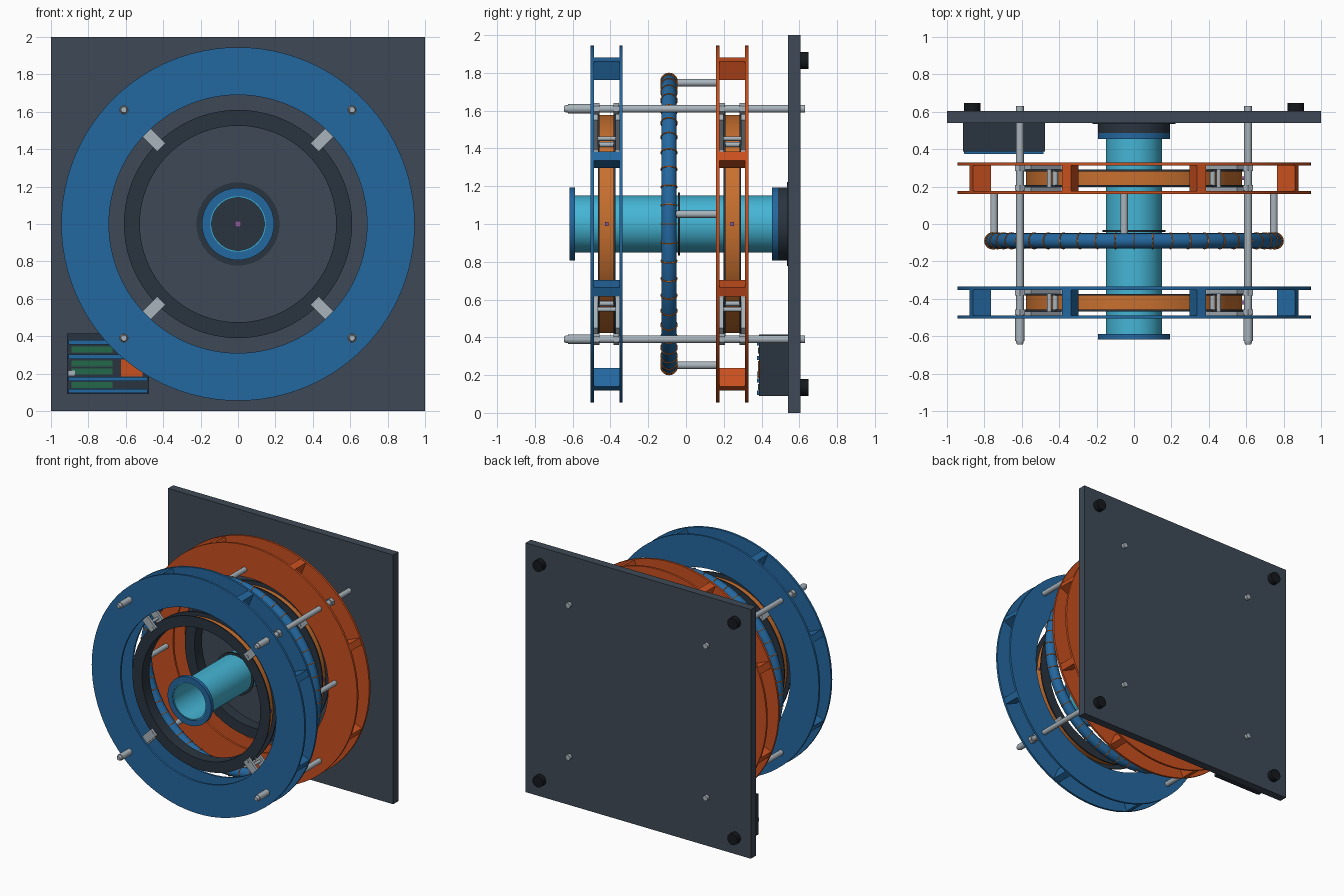
import bpy, bmesh
from math import sin, cos, pi, radians
from mathutils import Matrix, Vector

if "Cube" in bpy.data.objects:
    bpy.data.objects.remove(bpy.data.objects["Cube"])


def material(name, hexcode):
    m = bpy.data.materials.new(name)
    rgb = [int(hexcode[i:i + 2], 16) / 255 for i in (0, 2, 4)]
    m.diffuse_color = [c / 12.92 if c < 0.04 else ((c + 0.055) / 1.055) ** 2.4 for c in rgb] + [1]
    m.use_nodes = True
    m.node_tree.nodes["Principled BSDF"].inputs["Base Color"].default_value = m.diffuse_color
    return m


BLUE = material("blue", "2468A0")
ORANGE = material("orange", "C9501F")
COPPER = material("copper", "C8702F")
CYAN = material("cyan", "45B5D5")
DARK = material("dark", "2A343F")
SLATE = material("slate", "3E4956")
BLACK = material("black", "14181C")
STEEL = material("steel", "A9B4BC")
GREEN = material("green", "24694A")
PURPLE = material("purple", "8A5A9A")


def finish(bm, name, mat, smooth=False):
    bmesh.ops.recalc_face_normals(bm, faces=bm.faces)
    me = bpy.data.meshes.new(name)
    bm.to_mesh(me)
    bm.free()
    ob = bpy.data.objects.new(name, me)
    bpy.context.collection.objects.link(ob)
    me.materials.append(mat)
    if smooth:
        bpy.context.view_layer.objects.active = ob
        ob.select_set(True)
        bpy.ops.object.shade_smooth_by_angle(angle=radians(35))
        ob.select_set(False)
    return ob


def lathe(name, profile, mat, n=96, x=0, z=1, smooth=True):
    """Closed (radius, y) profile turned around an axis parallel to y."""
    bm = bmesh.new()
    rings = []
    for i in range(n):
        a = 2 * pi * i / n
        rings.append([bm.verts.new((x + r * cos(a), y, z + r * sin(a))) for r, y in profile])
    k = len(profile)
    for i in range(n):
        p, q = rings[i], rings[(i + 1) % n]
        for j in range(k):
            bm.faces.new((p[j], p[(j + 1) % k], q[(j + 1) % k], q[j]))
    return finish(bm, name, mat, smooth)


def ring(name, r0, r1, y0, y1, mat):
    return lathe(name, [(r0, y0), (r1, y0), (r1, y1), (r0, y1)], mat)


def rod(name, x, z, r, y0, y1, mat, n=24):
    bm = bmesh.new()
    rot = Matrix.Translation((x, (y0 + y1) / 2, z)) @ Matrix.Rotation(pi / 2, 4, 'X')
    bmesh.ops.create_cone(bm, cap_ends=True, segments=n, radius1=r, radius2=r,
                          depth=y1 - y0, matrix=rot)
    return finish(bm, name, mat, n > 8)


def box(name, lo, hi, mat):
    return polar_box(name, 0, lo[0], hi[0], hi[2] - lo[2], lo[1], hi[1], mat, (lo[2] + hi[2]) / 2)


def polar_box(name, a, r0, r1, w, y0, y1, mat, z=1):
    """Block lying along a radius at angle a in the front plane."""
    bm = bmesh.new()
    m = (Matrix.Translation((0, 0, z)) @ Matrix.Rotation(-a, 4, 'Y')
         @ Matrix.Translation(((r0 + r1) / 2, (y0 + y1) / 2, 0))
         @ Matrix.Diagonal((r1 - r0, y1 - y0, w, 1)))
    bmesh.ops.create_cube(bm, size=1, matrix=m)
    return finish(bm, name, mat)


# back plate and rubber feet
box("back_plate", (-1, 0.54, 0), (1, 0.605, 2), SLATE)
for x in (-0.865, 0.865):
    for z in (0.135, 1.865):
        rod("rubber_foot", x, z, 0.045, 0.6, 0.648, BLACK, 32)

# two large reels, each carrying a smaller wound reel
for label, c, mat in (("front", -0.42, BLUE), ("rear", 0.245, ORANGE)):
    for s in (-1, 1):
        y = c + s * 0.0765
        ring(label + "_reel_flange", 0.69, 0.945, y - 0.0085, y + 0.0085, mat)
    for i in range(8):
        polar_box(label + "_reel_spacer", radians(22.5 + 45 * i), 0.837, 0.942, 0.052,
                  c - 0.07, c + 0.07, mat)
    lathe(label + "_inner_reel",
          [(0.525, c - 0.047), (0.61, c - 0.047), (0.61, c - 0.037), (0.545, c - 0.037),
           (0.545, c + 0.037), (0.61, c + 0.037), (0.61, c + 0.047), (0.525, c + 0.047)], DARK)
    ring(label + "_winding", 0.545, 0.578, c - 0.037, c + 0.037, COPPER)
    box(label + "_wire_terminal", (0.57, c - 0.01, 0.99), (0.588, c + 0.01, 1.01), PURPLE)
    # clamps holding the inner reel to the flanges
    for i in range(4):
        a = radians(45 + 90 * i)
        for s in (-1, 1):
            y = c + s * 0.0575
            polar_box(label + "_clamp_plate", a, 0.58, 0.81, 0.062, y - 0.0105, y + 0.0105, STEEL)
        rod(label + "_clamp_bolt", 0.595 * cos(a), 1 + 0.595 * sin(a), 0.014,
            c - 0.071, c + 0.071, STEEL, 16)
        rod(label + "_clamp_pin", 0.64 * cos(a), 1 + 0.64 * sin(a), 0.012,
            c - 0.05, c + 0.05, STEEL, 16)

# threaded tie rods with nuts
for x in (-0.61, 0.61):
    for z in (0.39, 1.61):
        lathe("tie_rod", [(0, -0.645), (0.015, -0.645), (0.019, -0.638), (0.021, -0.62),
                          (0.021, 0.63), (0, 0.63)], STEEL, 24, x, z)
        rod("tie_rod_sleeve", x, z, 0.025, -0.625, -0.505, STEEL)
        for y in (-0.472, -0.368, 0.193, 0.297):
            rod("tie_rod_nut", x, z, 0.031, y - 0.0145, y + 0.0145, STEEL, 6)

# wrapped toroidal ring between the reels
R, YT = 0.755, -0.09
circle = [(R + 0.041 * cos(t * pi / 8), YT + 0.041 * sin(t * pi / 8)) for t in range(16)]
lathe("torus_core", circle, BLUE)
bm = bmesh.new()
for i in range(48):
    a = 2 * pi * i / 48
    radial, tangent = Vector((cos(a), 0, sin(a))), Vector((-sin(a), 0, cos(a)))
    centre = Vector((0, YT, 1)) + radial * R
    loops = []
    for t in range(20):
        d = radial * cos(t * pi / 10) + Vector((0, 1, 0)) * sin(t * pi / 10)
        loops.append([bm.verts.new(centre + d * (0.042 + 0.004 * cos(k * pi / 3))
                                   + tangent * 0.004 * sin(k * pi / 3)) for k in range(6)])
    for t in range(20):
        p, q = loops[t], loops[(t + 1) % 20]
        for k in range(6):
            bm.faces.new((p[k], p[(k + 1) % 6], q[(k + 1) % 6], q[k]))
finish(bm, "torus_wraps", COPPER, True)
for i in range(4):
    a = radians(4 + 90 * i)
    rod("torus_support", 0.75 * cos(a), 1 + 0.75 * sin(a), 0.02, YT, 0.165, STEEL)

# central tube with collars
ring("centre_tube", 0.141, 0.15, -0.612, 0.54, CYAN)
ring("tube_front_collar", 0.148, 0.193, -0.617, -0.587, BLUE)
ring("tube_rear_collar", 0.148, 0.193, 0.455, 0.487, BLUE)
ring("tube_mount", 0.148, 0.193, 0.487, 0.541, DARK)
ring("tube_middle_band", 0.148, 0.168, -0.042, -0.032, DARK)
rod("mount_disc", 0, 1, 0.222, 0.535, 0.543, DARK, 64)
box("centre_sensor", (-0.015, -0.105, 0.985), (0.015, -0.075, 1.015), PURPLE)

# electronics box with slats and boards
box("electronics_box", (-0.915, 0.387, 0.09), (-0.475, 0.541, 0.415), DARK)
for z in (0.107, 0.172, 0.29, 0.368):
    box("box_slat", (-0.905, 0.375, z - 0.011), (-0.485, 0.39, z + 0.011), BLUE)
for z in (0.138, 0.212, 0.255, 0.33):
    box("circuit_board", (-0.89, 0.381, z - 0.016), (-0.67, 0.39, z + 0.016), GREEN)
box("relay", (-0.625, 0.38, 0.185), (-0.51, 0.39, 0.275), ORANGE)
box("connector", (-0.91, 0.376, 0.188), (-0.872, 0.39, 0.218), STEEL)
